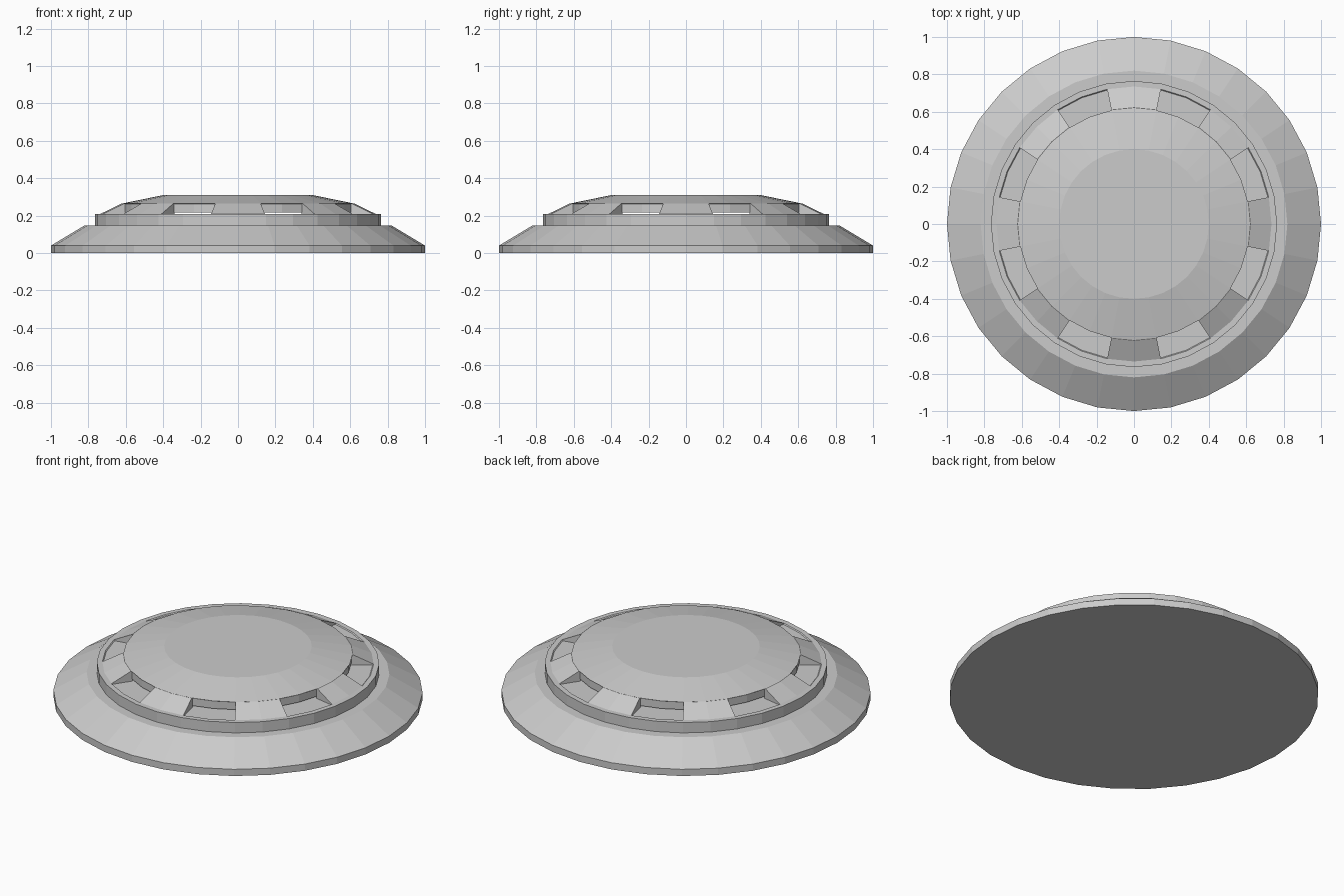
import bpy, bmesh, math

if "Cube" in bpy.data.objects:
    bpy.data.objects.remove(bpy.data.objects["Cube"])

SIDES = 32
STEP = 2 * math.pi / SIDES

metal = bpy.data.materials.new("plain grey")
metal.diffuse_color = (0.6, 0.6, 0.6, 1)
metal.use_nodes = True
metal.node_tree.nodes["Principled BSDF"].inputs["Base Color"].default_value = metal.diffuse_color


def finish(name, bm):
    bmesh.ops.recalc_face_normals(bm, faces=bm.faces)
    mesh = bpy.data.meshes.new(name)
    bm.to_mesh(mesh)
    bm.free()
    mesh.materials.append(metal)
    obj = bpy.data.objects.new(name, mesh)
    bpy.context.collection.objects.link(obj)
    return obj


def lathe(name, profile):
    """Closed solid of revolution with flat end discs; profile is (radius, z)."""
    bm = bmesh.new()
    rings = [[bm.verts.new((r * math.cos(i * STEP), r * math.sin(i * STEP), z))
              for i in range(SIDES)] for r, z in profile]
    for a, b in zip(rings, rings[1:]):
        for i in range(SIDES):
            j = (i + 1) % SIDES
            bm.faces.new((a[i], a[j], b[j], b[i]))
    bm.faces.new(rings[0])
    bm.faces.new(rings[-1])
    return finish(name, bm)


def wedge(name, profile, start, count):
    """Closed sector of a revolved section, spanning count side segments."""
    bm = bmesh.new()
    cuts = [[bm.verts.new((r * math.cos((start + k) * STEP),
                           r * math.sin((start + k) * STEP), z))
             for r, z in profile] for k in range(count + 1)]
    n = len(profile)
    for a, b in zip(cuts, cuts[1:]):
        for i in range(n):
            j = (i + 1) % n
            bm.faces.new((a[i], a[j], b[j], b[i]))
    bm.faces.new(cuts[0])
    bm.faces.new(cuts[-1])
    return finish(name, bm)


# Wide base skirt with raised collar and shallow recessed floor
lathe("base", [(1.0, 0), (1.0, 0.04), (0.82, 0.148), (0.765, 0.148),
               (0.765, 0.21), (0.735, 0.21), (0.73, 0.205)])

# Low domed cap floating just above the floor
lathe("cap", [(0.615, 0.217), (0.615, 0.262), (0.62, 0.265), (0.40, 0.31)])

# Eight sloped blocks around the cap, open gaps between
for b in range(8):
    wedge(f"block_{b + 1}", [(0.613, 0.2), (0.735, 0.2), (0.735, 0.21),
                             (0.622, 0.265), (0.613, 0.262)], b * 4 - 1, 2)
